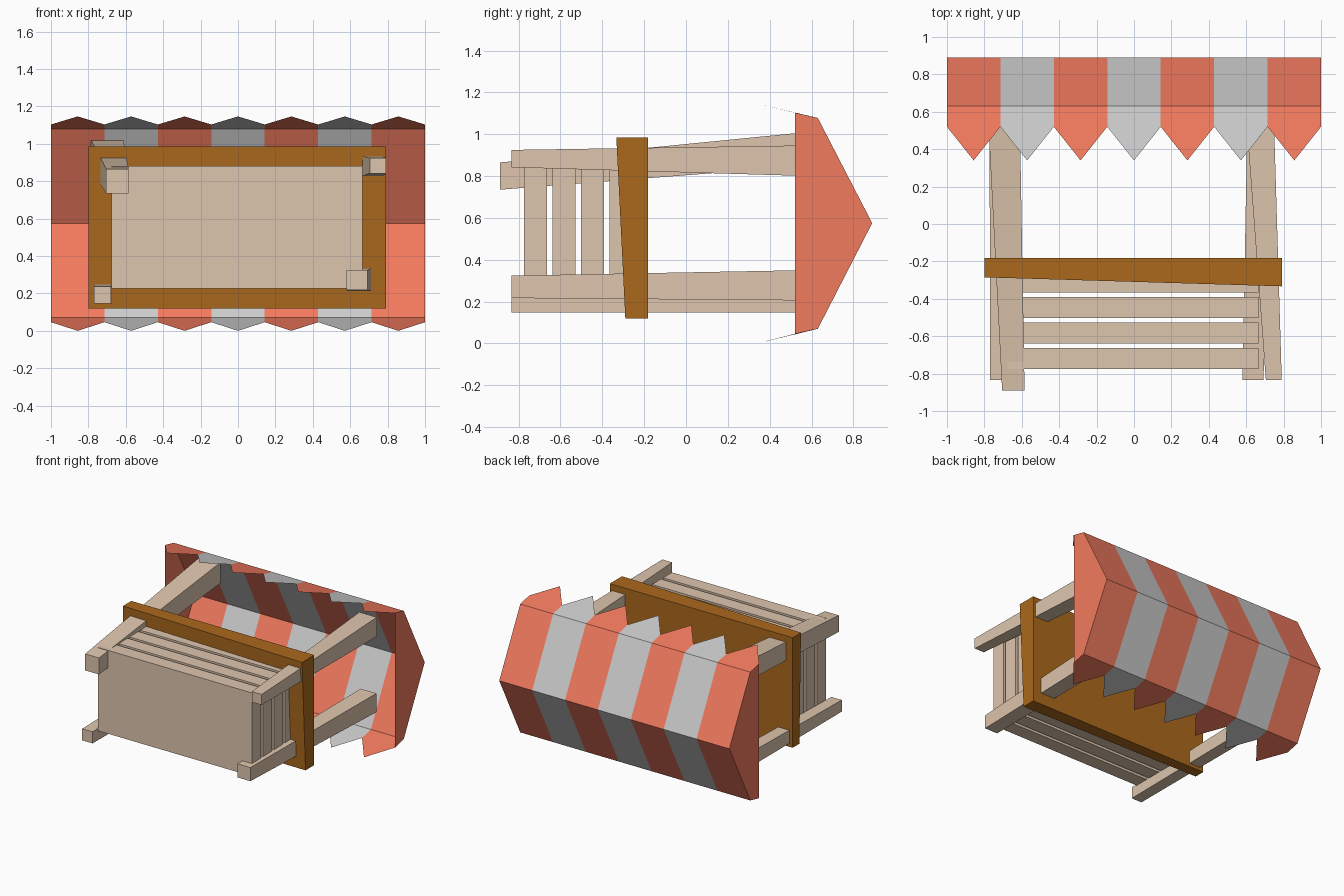
import bpy, bmesh

if "Cube" in bpy.data.objects:
    bpy.data.objects.remove(bpy.data.objects["Cube"])

# The stall lies on its back-to-front axis: its own "up" direction is +y.

def material(name, rgb):
    m = bpy.data.materials.new(name)
    lin = [c / 12.92 if c <= 0.04045 else ((c + 0.055) / 1.055) ** 2.4 for c in rgb]
    m.diffuse_color = (*lin, 1)
    m.use_nodes = True
    m.node_tree.nodes["Principled BSDF"].inputs["Base Color"].default_value = m.diffuse_color
    return m

red = material("red_cloth", (0.95, 0.48, 0.37))
grey = material("pale_cloth", (0.77, 0.77, 0.77))
pale_wood = material("pale_wood", (0.87, 0.775, 0.68))
dark_wood = material("dark_wood", (0.67, 0.41, 0.11))

def finish(name, bm, mats):
    me = bpy.data.meshes.new(name)
    bm.to_mesh(me)
    bm.free()
    for m in mats:
        me.materials.append(m)
    ob = bpy.data.objects.new(name, me)
    bpy.context.collection.objects.link(ob)
    return ob

def loft(name, ring_a, ring_b, mat):
    """Closed solid between two matching quads."""
    bm = bmesh.new()
    a = [bm.verts.new(p) for p in ring_a]
    b = [bm.verts.new(p) for p in ring_b]
    bm.faces.new(a)
    bm.faces.new(b[::-1])
    for i in range(4):
        j = (i + 1) % 4
        bm.faces.new((a[i], b[i], b[j], a[j]))
    bmesh.ops.recalc_face_normals(bm, faces=bm.faces)
    return finish(name, bm, [mat])

def rect(x0, x1, z0, z1, y):
    return [(x0, y, z0), (x1, y, z0), (x1, y, z1), (x0, y, z1)]

# Slatted base: stacked boards with gaps
for i in range(4):
    y = -0.775 + i * 0.1365
    loft(f"base_board_{i + 1}", rect(-0.675, 0.665, 0.225, 0.88, y),
         rect(-0.675, 0.665, 0.225, 0.88, y + 0.111), pale_wood)

# Counter top: hand-cut slab, thicker at one corner
under = [(x, y, z) for (x, _, z), y in
         zip(rect(-0.80, 0.79, 0.12, 0.985, 0), (-0.265, -0.29, -0.333, -0.285))]
loft("counter_top", under, rect(-0.80, 0.79, 0.12, 0.985, -0.182), dark_wood)

# Crooked posts: foot and head sections (x0, x1, z0, z1, y)
posts = {
    "post_upper_left": ((-0.705, -0.585, 0.735, 0.865, -0.89), (-0.785, -0.612, 0.855, 1.018, 0.655)),
    "post_upper_right": ((0.705, 0.79, 0.842, 0.925, -0.835), (0.593, 0.745, 0.798, 0.948, 0.66)),
    "post_lower_left": ((-0.77, -0.68, 0.147, 0.238, -0.835), (-0.772, -0.665, 0.147, 0.265, 0.655)),
    "post_lower_right": ((0.58, 0.692, 0.217, 0.324, -0.835), (0.608, 0.745, 0.205, 0.352, 0.655)),
}
for name, (foot, head) in posts.items():
    loft(name, rect(*foot), rect(*head), pale_wood)

# Striped awning: thin sheet with pointed valance, closed gable ends
profile = [(0.52, 1.103), (0.63, 1.078), (0.89, 0.575), (0.63, 0.07), (0.52, 0.046)]
tips = ((0.34, 1.146), (0.34, 0.0))
bm = bmesh.new()
edges = [-1 + 2 * i / 7 for i in range(8)]
rows = [[bm.verts.new((x, y, z)) for y, z in profile] for x in edges]
for i in range(7):
    a, b = rows[i], rows[i + 1]
    mid = (edges[i] + edges[i + 1]) / 2
    top, low = (bm.verts.new((mid, *t)) for t in tips)
    faces = [bm.faces.new((a[0], top, b[0], b[1], a[1])),
             bm.faces.new((a[1], b[1], b[2], a[2])),
             bm.faces.new((a[2], b[2], b[3], a[3])),
             bm.faces.new((a[3], b[3], b[4], low, a[4]))]
    for f in faces:
        f.material_index = i % 2
bm.faces.new(rows[0])
bm.faces.new(rows[-1][::-1])
finish("striped_awning", bm, [red, grey])
